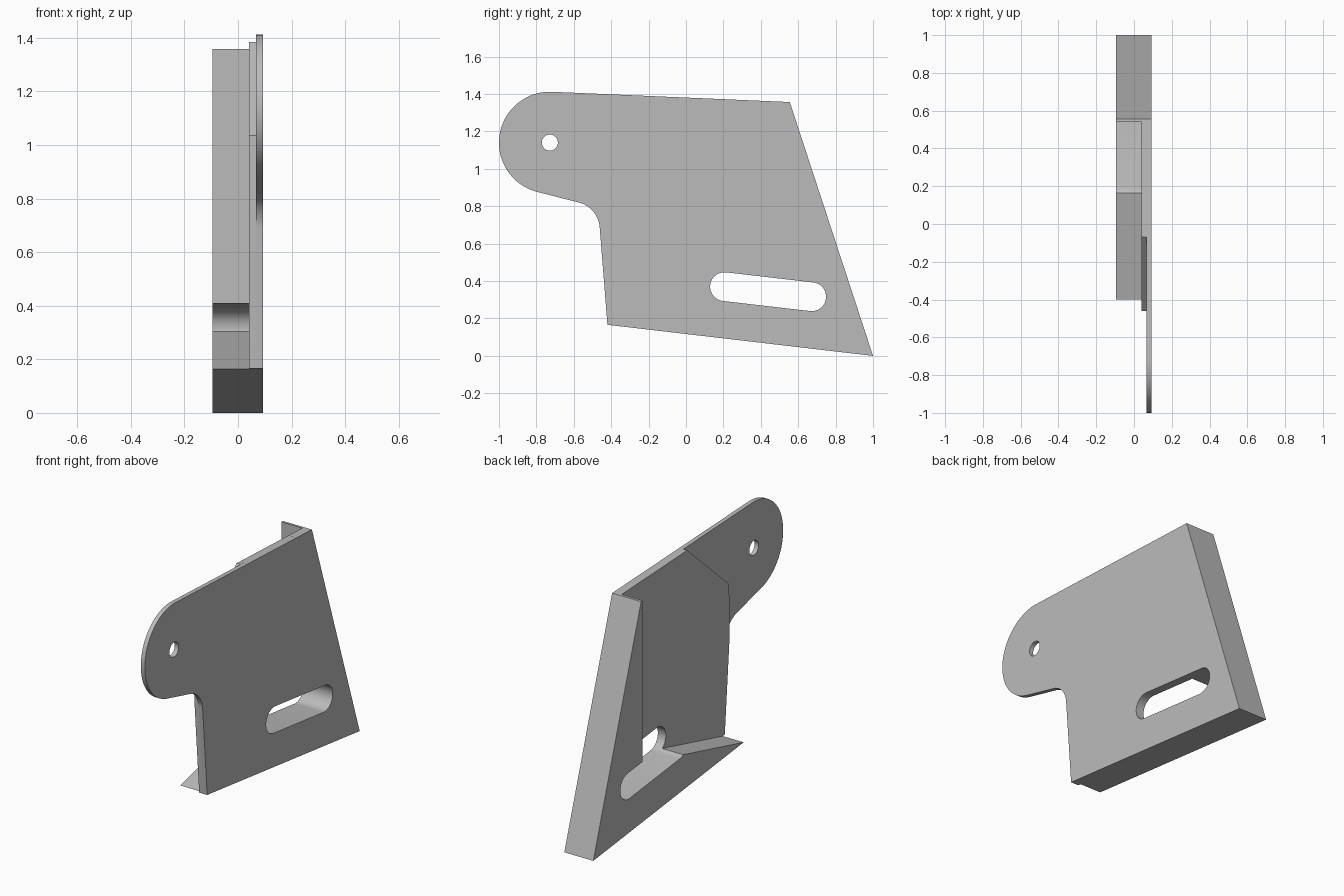
import bpy, bmesh, math
from mathutils import Vector

if "Cube" in bpy.data.objects:
    bpy.data.objects.remove(bpy.data.objects["Cube"], do_unlink=True)

grey = bpy.data.materials.new("plain_grey")
grey.use_nodes = True
grey.diffuse_color = (0.5, 0.5, 0.5, 1)
grey.node_tree.nodes["Principled BSDF"].inputs["Base Color"].default_value = (0.5, 0.5, 0.5, 1)


def arc(centre, radius, start, end, steps=24):
    """Points (y, z) on an arc, angles in degrees."""
    angles = [math.radians(start + (end - start) * i / steps) for i in range(steps + 1)]
    return [(centre[0] + radius * math.cos(a), centre[1] + radius * math.sin(a)) for a in angles]


def fillet(before, corner, after, radius, steps=16):
    """Rounded corner between two straight edges."""
    b, c, d = Vector(before), Vector(corner), Vector(after)
    u, v = (b - c).normalized(), (d - c).normalized()
    half = u.angle(v) / 2
    centre = c + (u + v).normalized() * radius / math.sin(half)
    reach = radius / math.tan(half)
    first, last = c + u * reach - centre, c + v * reach - centre
    return [tuple(centre + first.lerp(last, i / steps).normalized() * radius) for i in range(steps + 1)]


def slab(name, outline, x0, x1):
    """Extrude a (y, z) outline along x."""
    bm = bmesh.new()
    face = bm.faces.new([bm.verts.new((x0, y, z)) for y, z in outline])
    side = bmesh.ops.extrude_face_region(bm, geom=[face])
    moved = [g for g in side["geom"] if isinstance(g, bmesh.types.BMVert)]
    bmesh.ops.translate(bm, verts=moved, vec=(x1 - x0, 0, 0))
    bmesh.ops.recalc_face_normals(bm, faces=bm.faces)
    mesh = bpy.data.meshes.new(name)
    bm.to_mesh(mesh)
    bm.free()
    mesh.materials.append(grey)
    obj = bpy.data.objects.new(name, mesh)
    bpy.context.collection.objects.link(obj)
    return obj


# Shared corners (y, z) and layer positions along x
back_top, back_bottom, front_bottom = (0.555, 1.357), (1.0, 0.0), (-0.42, 0.166)
pivot, lobe_radius = (-0.728, 1.14), 0.272
inner, step, seam, outer = -0.096, 0.041, 0.067, 0.093

# Outer plate with rounded ear
ear = arc(pivot, lobe_radius, 87.5, 255.5, 40)
neck = fillet(ear[-1], (-0.47, 0.794), front_bottom, 0.148)
plate = slab("outer_plate", [back_bottom, back_top] + ear + neck + [front_bottom], seam, outer)

# Backing layer with clipped front corner
backing = slab("backing_plate", [back_bottom, back_top, (-0.07, 1.384), (-0.461, 1.035),
                                 neck[-1], front_bottom], step, seam)

# Thick flange along the back and bottom, opening into the slot
flange = slab("flange", [back_bottom, back_top, (0.54, 1.3576), (0.54, 0.34), (0.205, 0.37),
                         (0.172, 0.308), (-0.4, 0.1637)], inner, step)

# Cutters for the slanted slot and the pivot hole
slot_outline = arc((0.206, 0.37), 0.077, 83.2, 263.2) + arc((0.672, 0.316), 0.077, 263.2, 443.2)
slot_cutter = slab("slot_cutter", slot_outline, -0.3, 0.3)
hole_cutter = slab("hole_cutter", arc(pivot, 0.043, 0, 348.75, 31), -0.3, 0.3)

for part, cutters in ((plate, [slot_cutter, hole_cutter]), (backing, [slot_cutter]), (flange, [slot_cutter])):
    bpy.ops.object.select_all(action="DESELECT")
    part.select_set(True)
    bpy.context.view_layer.objects.active = part
    for cutter in cutters:
        cut = part.modifiers.new("cut", "BOOLEAN")
        cut.operation = "DIFFERENCE"
        cut.solver = "EXACT"
        cut.object = cutter
        bpy.ops.object.modifier_apply(modifier=cut.name)
    bpy.ops.object.shade_smooth_by_angle(angle=math.radians(25))

for cutter in (slot_cutter, hole_cutter):
    bpy.data.objects.remove(cutter, do_unlink=True)
